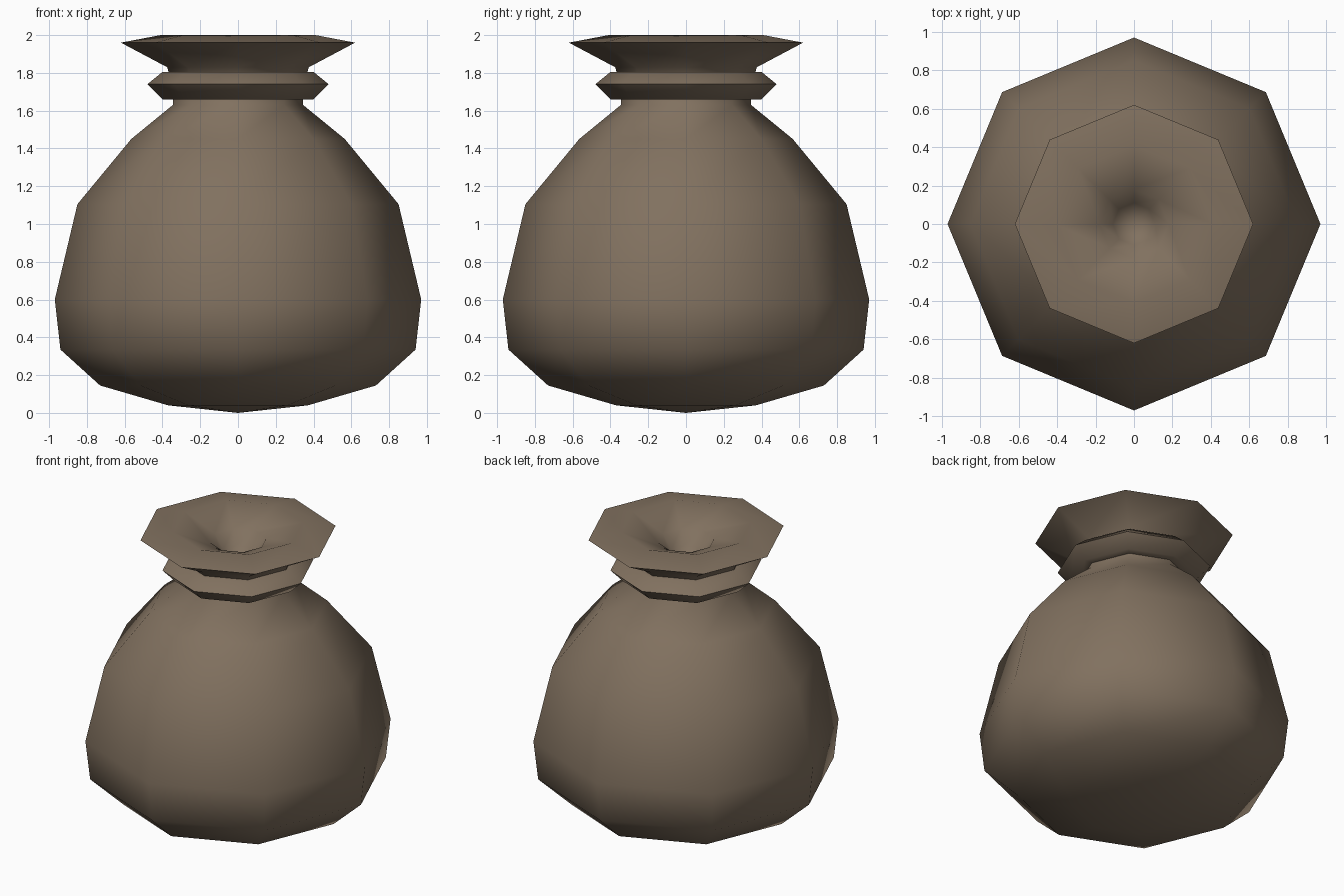
import bpy, bmesh, math

if "Cube" in bpy.data.objects:
    bpy.data.objects.remove(bpy.data.objects["Cube"])

SIDES = 8
cloth = bpy.data.materials.new("brown_cloth")
cloth.diffuse_color = (0.22, 0.165, 0.115, 1)
cloth.use_nodes = True
cloth.node_tree.nodes["Principled BSDF"].inputs["Base Color"].default_value = cloth.diffuse_color


def lathe(name, profile, closed=False, angle=60):
    """Spin an (r, z) profile round z; points with r = 0 become poles."""
    bm = bmesh.new()
    rings = []
    for r, z in profile:
        n = 1 if r == 0 else SIDES
        rings.append([bm.verts.new((r * math.cos(math.tau * i / SIDES),
                                    r * math.sin(math.tau * i / SIDES), z))
                      for i in range(n)])
    pairs = list(zip(rings, rings[1:]))
    if closed:
        pairs.append((rings[-1], rings[0]))
    for a, b in pairs:
        for i in range(SIDES):
            j = (i + 1) % SIDES
            quad = [a[i % len(a)], a[j % len(a)], b[j % len(b)], b[i % len(b)]]
            bm.faces.new(list(dict.fromkeys(quad)))
    bmesh.ops.recalc_face_normals(bm, faces=bm.faces)
    mesh = bpy.data.meshes.new(name)
    bm.to_mesh(mesh)
    bm.free()
    mesh.materials.append(cloth)
    ob = bpy.data.objects.new(name, mesh)
    bpy.context.collection.objects.link(ob)
    bpy.ops.object.select_all(action='DESELECT')
    ob.select_set(True)
    bpy.context.view_layer.objects.active = ob
    bpy.ops.object.shade_smooth_by_angle(angle=math.radians(angle))
    return ob


# Sack: bulging body, pinched neck, flared mouth and the funnel inside it
lathe("sack", [(0, 0), (0.37, 0.04), (0.73, 0.145), (0.94, 0.335),
               (0.97, 0.60), (0.85, 1.105), (0.565, 1.45), (0.345, 1.63),
               (0.345, 1.73), (0.375, 1.83), (0.62, 1.96), (0.41, 2.0),
               (0.18, 1.91), (0.11, 1.82), (0, 1.74)])

# Tie band round the neck
lathe("neck_tie", [(0.33, 1.66), (0.40, 1.66), (0.48, 1.74),
                   (0.40, 1.805), (0.33, 1.805)], closed=True, angle=85)
